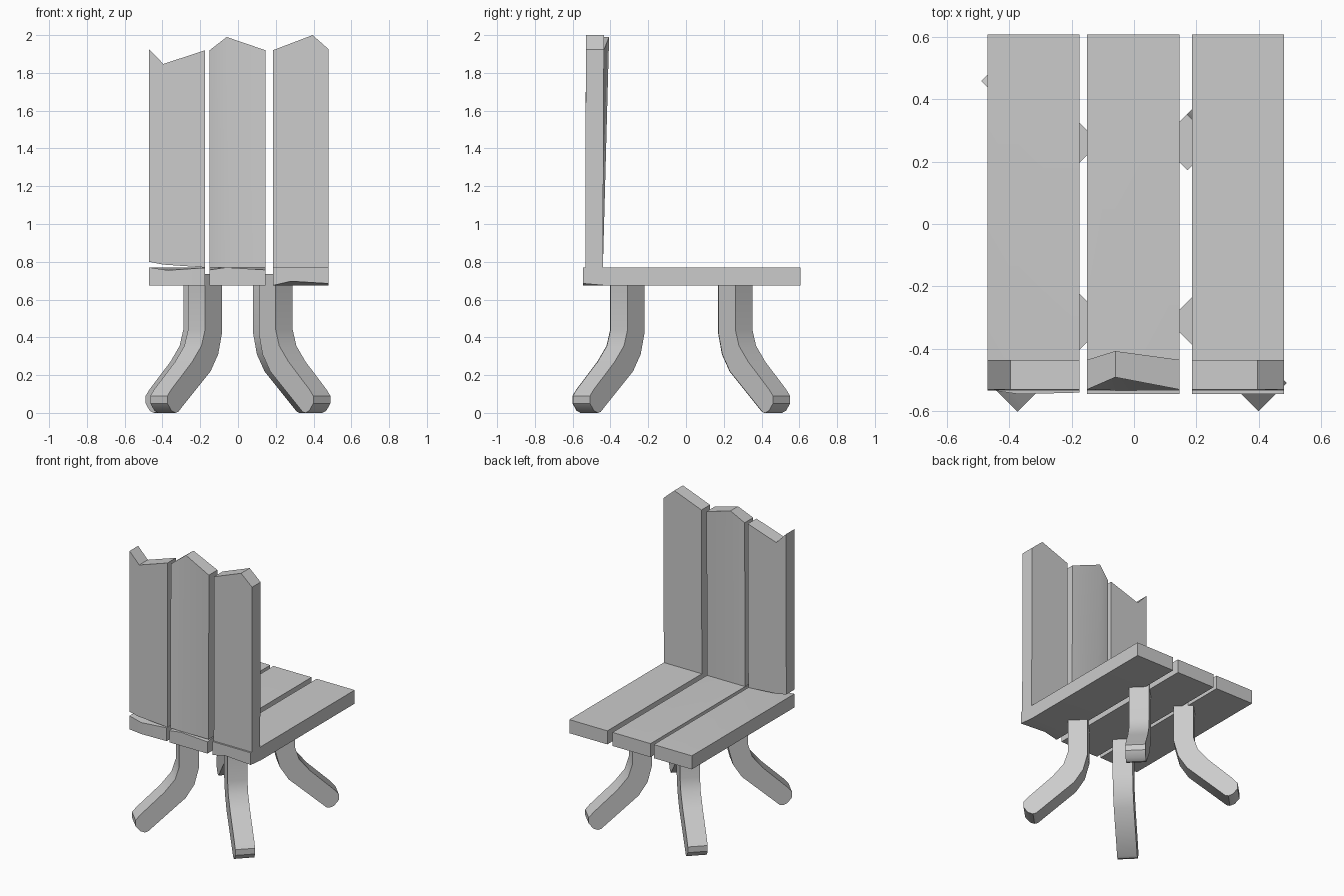
import bpy, bmesh, math

if "Cube" in bpy.data.objects:
    bpy.data.objects.remove(bpy.data.objects["Cube"])


def loft(name, rings):
    """Solid skinned through matching closed rings, capped at both ends."""
    bm = bmesh.new()
    loops = [[bm.verts.new(p) for p in ring] for ring in rings]
    for a, b in zip(loops, loops[1:]):
        for i in range(len(a)):
            j = (i + 1) % len(a)
            bm.faces.new((a[i], a[j], b[j], b[i]))
    bm.faces.new(loops[0])
    bm.faces.new(loops[-1])
    bmesh.ops.recalc_face_normals(bm, faces=bm.faces)
    mesh = bpy.data.meshes.new(name)
    bm.to_mesh(mesh)
    bm.free()
    obj = bpy.data.objects.new(name, mesh)
    bpy.context.collection.objects.link(obj)
    return obj


# seat planks: (x, y of front end, front bottom z, front top z) per column
seat = {
    "seat_plank_left": [(-0.47, -0.53, 0.675, 0.77), (-0.37, -0.545, 0.675, 0.755), (-0.175, -0.54, 0.675, 0.768)],
    "seat_plank_middle": [(-0.15, -0.545, 0.675, 0.757), (-0.06, -0.545, 0.675, 0.77), (0.145, -0.545, 0.675, 0.757)],
    "seat_plank_right": [(0.185, -0.545, 0.675, 0.77), (0.28, -0.545, 0.697, 0.77), (0.48, -0.545, 0.685, 0.77)],
}
for name, cols in seat.items():
    loft(name, [[(x, yf, zb), (x, -0.43, 0.675), (x, 0.607, 0.675),
                 (x, 0.607, 0.77), (x, -0.43, 0.77), (x, yf, zt)]
                for x, yf, zb, zt in cols])

# back planks: (x, bottom z, top z, forward shift of the top) per column
back = {
    "back_plank_left": [(-0.47, 0.80, 1.925, 0), (-0.395, 0.785, 1.847, 0), (-0.175, 0.77, 1.92, 0)],
    "back_plank_middle": [(-0.15, 0.77, 1.92, 0), (-0.06, 0.77, 1.99, 0.028), (0.145, 0.77, 1.92, 0)],
    "back_plank_right": [(0.185, 0.77, 1.92, 0), (0.395, 0.77, 2.0, 0), (0.48, 0.77, 1.925, 0)],
}
for name, cols in back.items():
    loft(name, [[(x, -0.533, zb), (x, -0.44, zb),
                 (x, -0.435 + s, zt), (x, -0.53 + s * 1.4, zt)]
                for x, zb, zt, s in cols])

# curved square legs: side profile (reach, z) extruded across the leg width
profile = [(0.063, 0.735), (0.063, 0.44), (0.09, 0.355), (0.16, 0.27),
           (0.315, 0.125), (0.345, 0.09), (0.345, 0.05), (0.315, 0.012),
           (0.285, 0.0), (0.265, 0.005), (0.022, 0.22), (-0.035, 0.31),
           (-0.063, 0.42), (-0.063, 0.735)]
legs = [("front_leg_left", -0.175, -0.312, 225), ("front_leg_right", 0.2, -0.31, 315),
        ("rear_leg_left", -0.2, 0.26, 135), ("rear_leg_right", 0.17, 0.262, 45)]
for name, x, y, angle in legs:
    leg = loft(name, [[(r, w, z) for r, z in profile] for w in (-0.064, 0.064)])
    leg.location = (x, y, 0)
    leg.rotation_euler.z = math.radians(angle)

# soft bends, crisp edges
for obj in bpy.context.collection.objects:
    obj.select_set(True)
    bpy.context.view_layer.objects.active = obj
bpy.ops.object.shade_smooth_by_angle(angle=math.radians(30))
